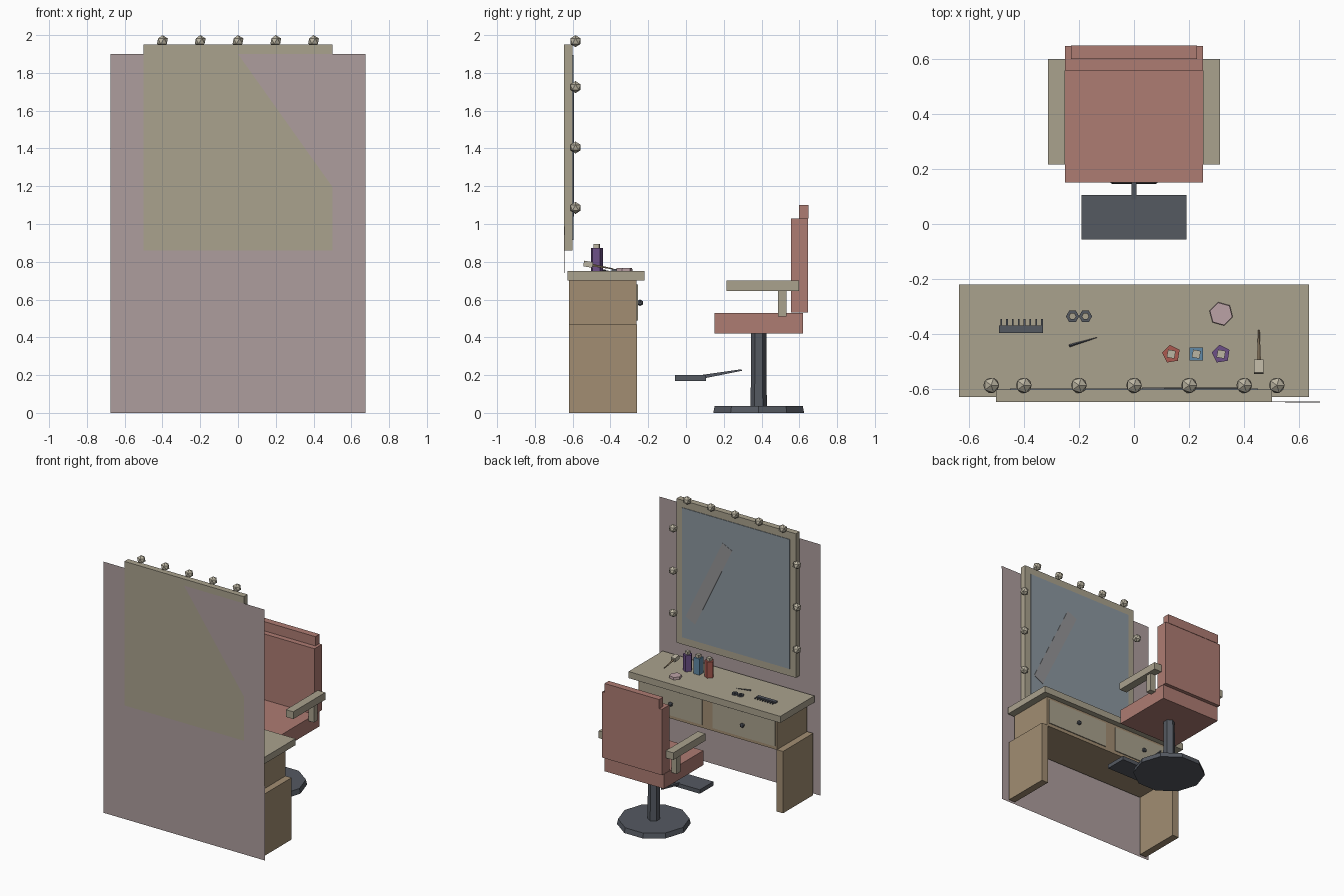
import bpy, bmesh, math
from mathutils import Vector, Matrix

if "Cube" in bpy.data.objects:
    bpy.data.objects.remove(bpy.data.objects["Cube"])

COL = {
    'wall': (0.42, 0.34, 0.34), 'cream': (0.40, 0.36, 0.27), 'wood': (0.36, 0.27, 0.17),
    'leather': (0.42, 0.20, 0.17), 'metal': (0.09, 0.10, 0.12), 'glass': (0.26, 0.31, 0.35),
    'streak': (0.30, 0.30, 0.31), 'bulb': (0.50, 0.46, 0.36), 'red': (0.40, 0.10, 0.08),
    'blue': (0.12, 0.25, 0.38), 'purple': (0.15, 0.08, 0.24), 'pink': (0.50, 0.36, 0.38),
}
MATS = {}


def mat(key):
    if key not in MATS:
        MATS[key] = bpy.data.materials.new(key)
        MATS[key].diffuse_color = (*COL[key], 1)
    return MATS[key]


def finish(name, bm, color):
    me = bpy.data.meshes.new(name)
    bm.to_mesh(me)
    bm.free()
    ob = bpy.data.objects.new(name, me)
    bpy.context.collection.objects.link(ob)
    me.materials.append(mat(color))
    return ob


def box(name, x, y, z, color, rot=None):
    """Box from (min, max) ranges, optionally rotated about its centre."""
    c = Vector([(a + b) / 2 for a, b in (x, y, z)])
    s = [b - a for a, b in (x, y, z)]
    bm = bmesh.new()
    m = Matrix.Translation(c) @ (rot or Matrix.Identity(4)) @ Matrix.Diagonal((*s, 1))
    bmesh.ops.create_cube(bm, size=1, matrix=m)
    return finish(name, bm, color)


def cone(name, p, q, r1, r2, n, color, spin=0):
    """Cylinder or cone running from point p to point q."""
    p, q = Vector(p), Vector(q)
    m = (Matrix.Translation((p + q) / 2) @ (q - p).to_track_quat('Z', 'Y').to_matrix().to_4x4()
         @ Matrix.Rotation(spin, 4, 'Z'))
    bm = bmesh.new()
    bmesh.ops.create_cone(bm, cap_ends=True, segments=n, radius1=r1, radius2=r2,
                          depth=(q - p).length, matrix=m)
    return finish(name, bm, color)


def ball(name, loc, r, color):
    bm = bmesh.new()
    bmesh.ops.create_icosphere(bm, subdivisions=1, radius=r, matrix=Matrix.Translation(loc))
    return finish(name, bm, color)


# Wall panel, one corner leaning back a little
bm = bmesh.new()
bl, br, tr, tl = [bm.verts.new(v) for v in (
    (-.675, -.643, 0), (.675, -.643, 0), (.675, -.647, 1.9), (-.675, -.643, 1.9))]
bm.faces.new((bl, br, tl))
bm.faces.new((br, tr, tl))
finish('wall_panel', bm, 'wall')

# Mirror with frame, glass and reflection streak
box('mirror_frame', (-.5, .5), (-.645, -.6), (.86, 1.95), 'cream')
box('mirror_glass', (-.45, .45), (-.602, -.596), (.915, 1.895), 'glass')
box('mirror_streak', (.18, .27), (-.597, -.594), (1.025, 1.735), 'streak',
    Matrix.Rotation(-math.atan2(.31, .64), 4, 'Y'))

# Bulbs along the top and both sides
for i in range(5):
    ball('top_bulb', (-.4 + .2 * i, -.585, 1.968), .032, 'bulb')
for s in (-1, 1):
    for z in (1.085, 1.405, 1.725):
        ball('side_bulb', (s * .518, -.585, z), .032, 'bulb')

# Desk
box('desk_top', (-.635, .635), (-.628, -.22), (.70, .75), 'cream')
box('drawer_case', (-.58, .58), (-.62, -.262), (.465, .70), 'wood')
for s in (-1, 1):
    box('desk_leg', sorted((s * .575, s * .63)), (-.62, -.26), (0, .468), 'wood')
    box('drawer_front', sorted((s * .045, s * .565)), (-.265, -.255), (.49, .68), 'cream')
    ball('drawer_knob', (s * .3, -.243, .583), .018, 'metal')

# Chair
box('seat', (-.25, .25), (.15, .62), (.42, .53), 'leather')
box('backrest', (-.25, .25), (.557, .645), (.532, 1.03), 'leather')
box('headrest', (-.228, .228), (.598, .648), (1.03, 1.10), 'leather')
for s in (-1, 1):
    box('armrest', sorted((s * .25, s * .312)), (.215, .598), (.645, .70), 'cream')
    box('armrest_support', sorted((s * .25, s * .295)), (.487, .532), (.51, .65), 'cream')
cone('chair_post', (0, .385, .03), (0, .385, .42), .043, .04, 6, 'metal')
cone('chair_base', (0, .385, 0), (0, .385, .037), .253, .245, 10, 'metal', math.pi / 2)

# Footrest and its bar
box('footrest', (-.19, .19), (-.057, .106), (.17, .20), 'metal')
cone('footrest_bar', (0, .09, .192), (0, .295, .227), .014, .006, 4, 'metal', math.pi / 4)

# Bottles with caps
for x, color, n, r in ((.135, 'red', 5, .034), (.226, 'blue', 4, .034), (.316, 'purple', 5, .034)):
    cone(color + '_bottle', (x, -.472, .75), (x, -.472, .872), r, r, n, color, math.pi / 4)
    cone('bottle_cap', (x, -.472, .872), (x, -.472, .895), .02, .02, 4, 'bulb', .6)

# Powder compact
cone('compact', (.316, -.326, .75), (.316, -.326, .768), .044, .042, 6, 'pink', .25)

# Comb with teeth
box('comb_spine', (-.49, -.33), (-.395, -.369), (.75, .763), 'metal')
for i in range(8):
    x = -.482 + i * .0212
    box('comb_tooth', (x - .003, x + .003), (-.37, -.345), (.752, .76), 'metal')

# Scissors: two ring handles and a blade
for x in (-.223, -.176):
    bm = bmesh.new()
    rings = []
    for k in range(6):
        a = math.tau * k / 6
        rings.append([bm.verts.new((x + r * math.cos(a), -.335 + r * math.sin(a), z))
                      for r, z in ((.024, .752), (.024, .762), (.012, .762), (.012, .752))])
    for k in range(6):
        a, b = rings[k], rings[(k + 1) % 6]
        for j in range(4):
            bm.faces.new((a[j], b[j], b[(j + 1) % 4], a[(j + 1) % 4]))
    bmesh.ops.recalc_face_normals(bm, faces=bm.faces)
    finish('scissor_ring', bm, 'metal')
cone('scissor_blade', (-.235, -.442, .755), (-.135, -.412, .755), .005, .001, 4, 'metal')

# Makeup brush lying at a tilt
cone('brush_handle', (.453, -.50, .782), (.453, -.385, .762), .008, .003, 5, 'wood')
box('brush_head', (.435, .47), (-.542, -.493), (.772, .802), 'bulb',
    Matrix.Rotation(-.17, 4, 'X'))

for m in bpy.data.materials:
    if m.users and not m.is_grease_pencil:
        m.use_nodes = True
        m.node_tree.nodes["Principled BSDF"].inputs["Base Color"].default_value = m.diffuse_color
